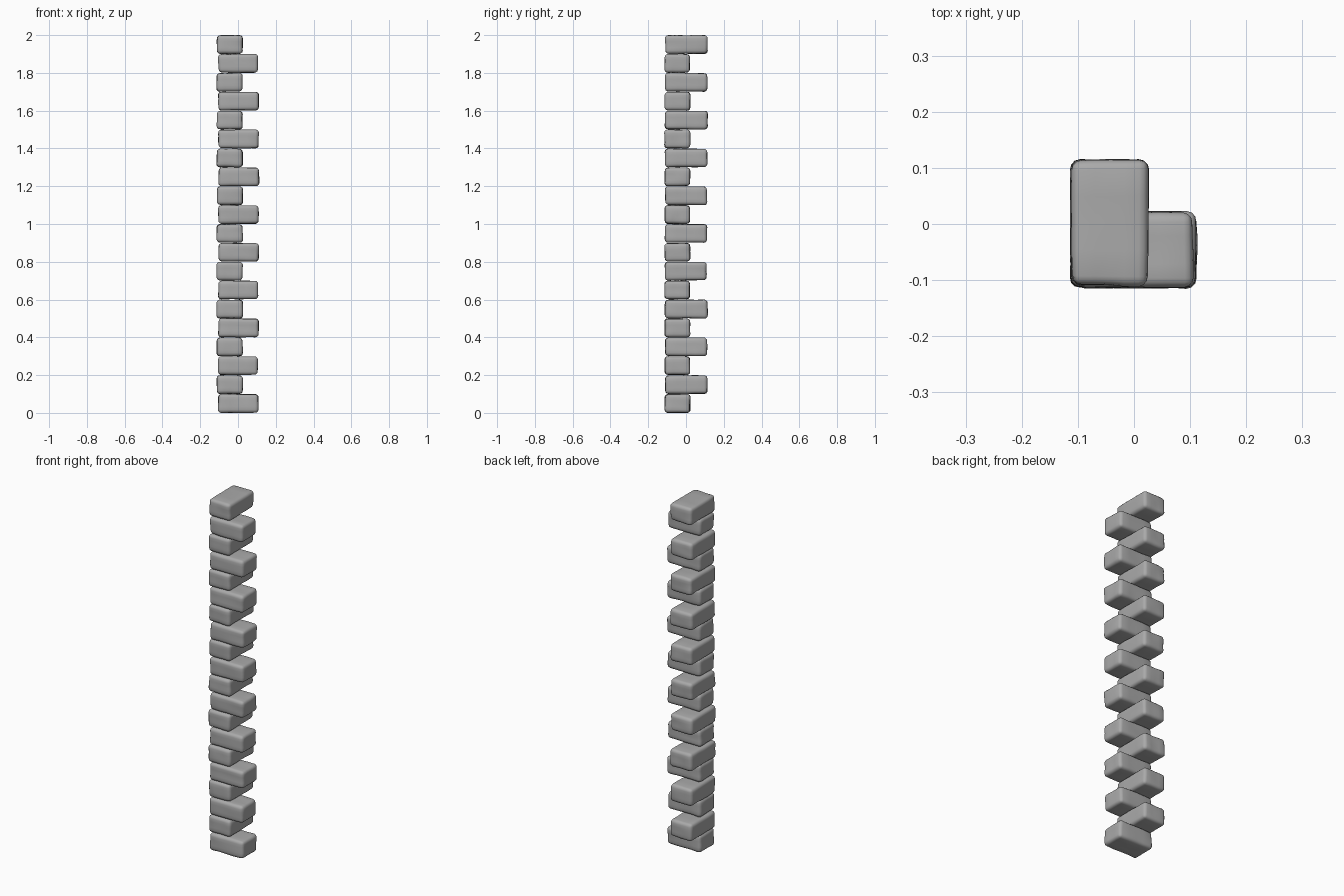
import bpy, bmesh, math, random
from mathutils import Vector, noise

random.seed(7)
if "Cube" in bpy.data.objects:
    bpy.data.objects.remove(bpy.data.objects["Cube"], do_unlink=True)

stone = bpy.data.materials.new("stone_grey")
stone.use_nodes = True
stone.diffuse_color = (0.4, 0.4, 0.4, 1)
stone.node_tree.nodes["Principled BSDF"].inputs["Base Color"].default_value = (0.4, 0.4, 0.4, 1)

COURSES = 20
HEIGHT = 2.0 / COURSES


def worn_block(name, low, high, seed):
    """Rounded stone block with slightly uneven corners and faces."""
    low, high = Vector(low), Vector(high)
    size, middle = high - low, (low + high) / 2
    bm = bmesh.new()
    bmesh.ops.create_cube(bm, size=1)
    for v in bm.verts:
        v.co = Vector(c * s for c, s in zip(v.co, size))
        v.co.x -= math.copysign(random.uniform(0, 0.005), v.co.x)
        v.co.y -= math.copysign(random.uniform(0, 0.005), v.co.y)
        v.co.z -= math.copysign(random.uniform(0, 0.003), v.co.z)
    # cut the faces before rounding so the wear has points to move
    sharp = list(bm.edges)
    bmesh.ops.bevel(bm, geom=sharp, offset=0.017, segments=3, profile=0.5,
                    affect='EDGES')
    long_edges = [e for e in bm.edges if e.calc_length() > 0.03]
    bmesh.ops.subdivide_edges(bm, edges=long_edges, cuts=3, use_grid_fill=True)
    bm.normal_update()
    shift = Vector((seed * 3.7, seed * 1.3, seed * 2.1))
    moves = [(v, v.normal * 0.003 * noise.noise(v.co * 18 + shift)) for v in bm.verts]
    for v, move in moves:
        v.co += move
        v.co.z = max(-size.z / 2, min(size.z / 2, v.co.z))
    mesh = bpy.data.meshes.new(name)
    bm.to_mesh(mesh)
    bm.free()
    mesh.materials.append(stone)
    block = bpy.data.objects.new(name, mesh)
    block.location = middle
    bpy.context.collection.objects.link(block)
    for p in mesh.polygons:
        p.use_smooth = True


# Corner quoins alternate between the two wall directions
for i in range(COURSES):
    bottom, top = i * HEIGHT, (i + 1) * HEIGHT
    reach = 0.113 - random.uniform(0, 0.005)
    if i % 2 == 0:
        worn_block(f"side_quoin_{i + 1}", (-0.106, -0.115, bottom),
                   (reach, 0.024, top), i)
    else:
        worn_block(f"back_quoin_{i + 1}", (-0.114, -0.113, bottom),
                   (0.027, reach + 0.003, top), i)
